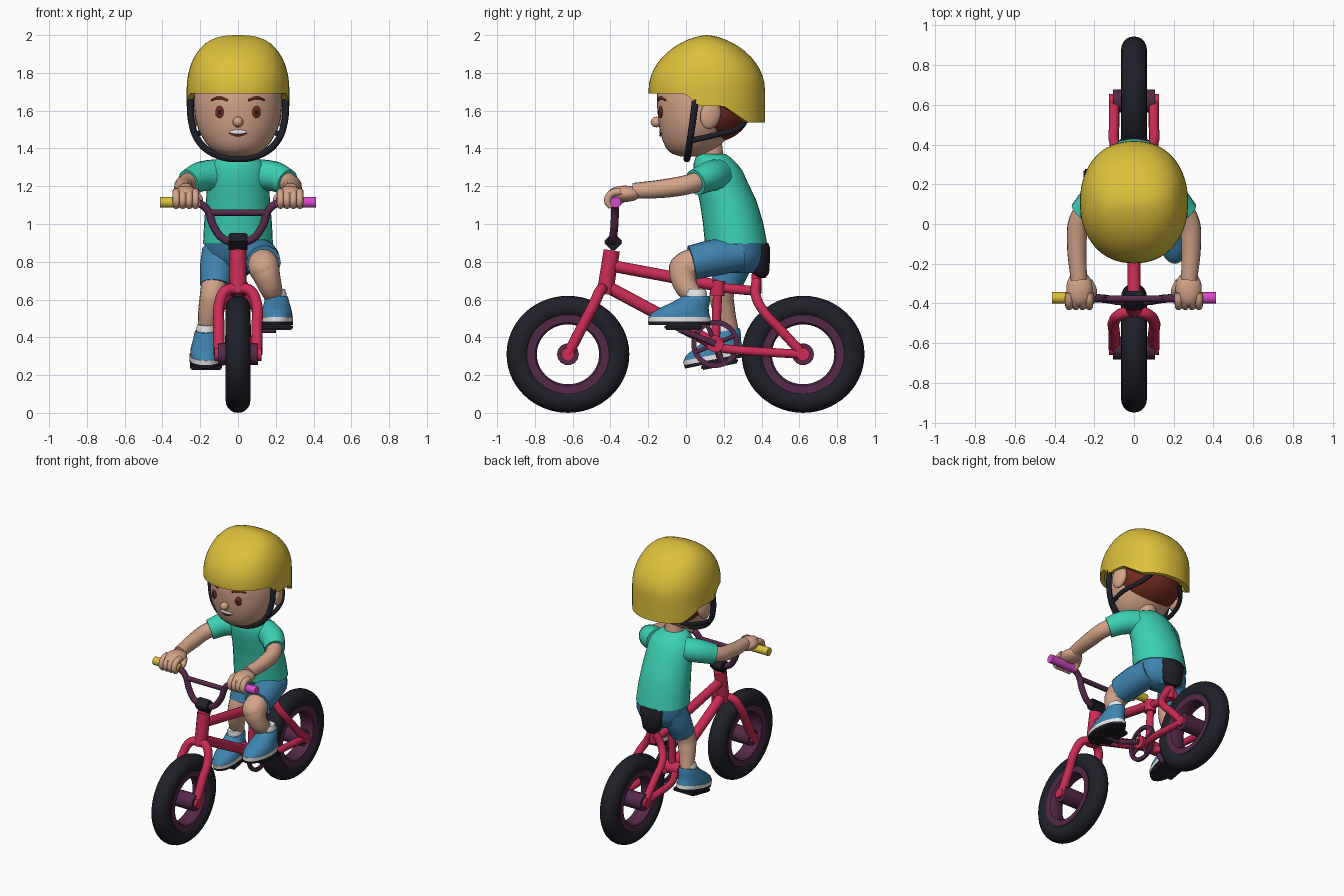
import bpy, bmesh, math
from mathutils import Matrix, Vector, Euler

if "Cube" in bpy.data.objects:
    bpy.data.objects.remove(bpy.data.objects["Cube"])

COL = {"yellow": (.72, .53, .045), "teal": (.045, .64, .46), "blue": (.05, .23, .43),
       "skin": (.65, .37, .25), "black": (.014, .014, .022), "crimson": (.60, .025, .09),
       "purple": (.09, .022, .065), "magenta": (.68, .07, .60), "brown": (.17, .025, .014),
       "white": (.80, .80, .80)}
MAT = {}
for k, c in COL.items():
    MAT[k] = bpy.data.materials.new(k)
    MAT[k].diffuse_color = (*c, 1)


def add(name, data, mat):
    o = bpy.data.objects.new(name, data)
    data.materials.append(MAT[mat])
    bpy.context.collection.objects.link(o)
    return o


def finish(name, bm, mat):
    bmesh.ops.recalc_face_normals(bm, faces=bm.faces)
    me = bpy.data.meshes.new(name)
    bm.to_mesh(me)
    bm.free()
    return add(name, me, mat)


def tube(name, pts, r, mat, straight=False):
    """Round bar through points; r is one radius or one per point."""
    cu = bpy.data.curves.new(name, 'CURVE')
    cu.dimensions, cu.bevel_depth, cu.bevel_resolution = '3D', 1.0, 5
    cu.use_fill_caps, cu.resolution_u = True, 8
    rs = r if isinstance(r, (list, tuple)) else [r] * len(pts)
    sp = cu.splines.new('BEZIER')
    sp.bezier_points.add(len(pts) - 1)
    for b, p, q in zip(sp.bezier_points, pts, rs):
        b.co, b.radius = p, q
        b.handle_left_type = b.handle_right_type = 'VECTOR' if straight else 'AUTO'
    return add(name, cu, mat)


def ball(name, c, r, mat, rot=(0, 0, 0)):
    bm = bmesh.new()
    m = Matrix.LocRotScale(Vector(c), Euler(rot), Vector(r))
    bmesh.ops.create_uvsphere(bm, u_segments=28, v_segments=18, radius=1, matrix=m)
    return finish(name, bm, mat)


def box(name, c, size, mat, rot=(0, 0, 0), bevel=.008):
    bm = bmesh.new()
    bmesh.ops.create_cube(bm, size=1, matrix=Matrix.LocRotScale(Vector(c), Euler(rot), Vector(size)))
    bmesh.ops.bevel(bm, geom=bm.edges[:], offset=bevel, segments=2, affect='EDGES')
    return finish(name, bm, mat)


def bridge(name, rings, mat, loop=False):
    bm = bmesh.new()
    R = [[bm.verts.new(p) for p in ring] for ring in rings]
    n = len(R[0])
    for a, b in zip(R, R[1:] + ([R[0]] if loop else [])):
        for i in range(n):
            bm.faces.new((a[i], a[(i + 1) % n], b[(i + 1) % n], b[i]))
    if not loop:
        bm.faces.new(R[0])
        bm.faces.new(R[-1])
    return finish(name, bm, mat)


def loft(name, rows, mat, n=32):
    """Stack of horizontal ellipses: (z, centre y, x radius, y radius)."""
    rings = [[(rx * math.cos(i * math.tau / n), cy + ry * math.sin(i * math.tau / n), z)
              for i in range(n)] for z, cy, rx, ry in rows]
    return bridge(name, rings, mat)


def lathe(name, prof, c, mat, n=56, zs=1):
    """Closed (radius, x) profile spun about the x axis."""
    rings = [[(c[0] + x, c[1] + r * math.cos(k * math.tau / n), c[2] + zs * r * math.sin(k * math.tau / n))
              for r, x in prof] for k in range(n)]
    return bridge(name, rings, mat, loop=True)


# Wheels
for nm, y in (("front", -.625), ("rear", .62)):
    ring = [(.26 + .065 * math.cos(t * math.tau / 20), .065 * math.sin(t * math.tau / 20)) for t in range(20)]
    lathe(nm + "_tyre", ring, (0, y, .31), "black", zs=.953)
    lathe(nm + "_rim", [(.165, -.04), (.175, -.052), (.218, -.054), (.218, .054), (.175, .052), (.165, .04)],
          (0, y, .31), "purple", zs=.96)
    tube(nm + "_hub", [(-.105, y, .31), (.105, y, .31)], .058, "purple")
    tube(nm + "_axle", [(-.125, y, .31), (.125, y, .31)], .035, "crimson")

# Frame
tube("head_tube", [(0, -.43, .63), (0, -.393, .86)], .044, "crimson")
tube("top_tube", [(0, -.40, .78), (0, .16, .675)], .032, "crimson")
tube("down_tube", [(0, -.42, .67), (0, .15, .365)], .034, "crimson")
tube("seat_tube", [(0, .155, .37), (0, .17, .69)], .025, "crimson")
tube("seat_clamp", [(0, .165, .62), (0, .17, .70)], .04, "crimson")
tube("seat_bridge", [(0, .16, .665), (0, .37, .645)], .026, "crimson")
tube("seat_post", [(0, .372, .63), (0, .375, .76)], .027, "crimson")
tube("bottom_bracket", [(-.07, .155, .365), (.085, .155, .365)], .045, "crimson")
for s, sd in ((-1, "left"), (1, "right")):
    tube(sd + "_fork", [(0, -.435, .655), (s * .06, -.452, .65), (s * .098, -.485, .58), (s * .1, -.55, .455),
                        (s * .1, -.625, .31)], .029, "crimson")
    tube(sd + "_seat_stay", [(s * .015, .372, .70), (s * .06, .37, .62), (s * .098, .41, .54), (s * .1, .50, .44),
                             (s * .1, .62, .31)], .026, "crimson")
    tube(sd + "_chain_stay", [(s * .03, .16, .345), (s * .09, .30, .33), (s * .1, .45, .32), (s * .1, .62, .31)],
         .024, "crimson")

# Saddle
loft("seat", [(.715, .40, .03, .02), (.74, .395, .065, .045), (.82, .39, .085, .055), (.875, .385, .095, .06),
              (.90, .385, .085, .05)], "black")

# Stem, handlebar and grips
box("stem", (0, -.385, .905), (.1, .075, .075), "black", rot=(math.radians(45), 0, 0))
bar = [(.22, -.373, 1.115), (.17, -.375, 1.085), (.125, -.38, .98), (.075, -.388, .92), (0, -.39, .905)]
tube("handlebar", bar + [(-x, y, z) for x, y, z in bar[-2::-1]], .021, "purple")
tube("crossbar", [(-.155, -.376, 1.06), (.155, -.376, 1.06)], .017, "purple")
for s, sd, m in ((-1, "left", "yellow"), (1, "right", "magenta")):
    tube(sd + "_grip", [(s * .20, -.372, 1.115), (s * .412, -.372, 1.115)], .029, m)

# Chainring and cranks
lathe("chainring", [(.1, .05), (.127, .05), (.127, .066), (.1, .066)], (0, .155, .365), "purple")
for k in range(4):
    a = k * math.tau / 4 + .4
    tube("chainring_spoke", [(.058, .155, .365), (.058, .155 + .11 * math.cos(a), .365 + .11 * math.sin(a))],
         .012, "purple")
tube("right_crank", [(.085, .155, .365), (.1, -.03, .44), (.2, -.03, .44)], .017, "purple", True)
tube("left_crank", [(-.06, .155, .365), (-.085, .19, .265), (-.2, .19, .265)], .017, "purple", True)

# Shoes standing on the pedals
for sd, loc, rot in (("right", (.205, -.005, .465), (0, 0, math.radians(0))),
                     ("left", (-.17, .185, .272), (math.radians(11), 0, 0))):
    parts = [box(sd + "_pedal", (0, -.01, -.012), (.17, .2, .028), "black"),
             loft(sd + "_sole", [(0, -.03, .085, .163), (.018, -.03, .087, .166)], "black"),
             loft(sd + "_midsole", [(.018, -.03, .087, .166), (.042, -.03, .087, .166)], "white"),
             loft(sd + "_shoe", [(.042, -.03, .083, .162), (.065, -.025, .082, .152), (.09, -.005, .076, .13),
                                 (.115, .025, .068, .105), (.14, .05, .062, .083), (.155, .058, .056, .072)], "blue"),
             loft(sd + "_sock", [(.13, .058, .05, .058), (.17, .058, .051, .058), (.19, .058, .043, .05)], "white")]
    for p in parts:
        p.location, p.rotation_euler = loc, rot

# Legs
tube("right_leg", [(.13, .10, .80), (.138, .0, .77), (.16, -.01, .70), (.195, .05, .60)],
     [.075, .083, .068, .048], "skin")
ball("right_knee", (.138, -.005, .765), (.08, .085, .08), "skin")
tube("left_leg", [(-.12, .22, .72), (-.135, .19, .63), (-.15, .20, .55), (-.17, .235, .43)],
     [.07, .066, .06, .045], "skin")
loft("shorts_seat", [(.74, .30, .09, .06), (.78, .29, .15, .11), (.84, .28, .178, .14), (.93, .265, .175, .155)],
     "blue")
tube("right_shorts_leg", [(.09, .29, .845), (.12, .14, .82), (.135, .03, .795)], [.095, .098, .093], "blue")
tube("left_shorts_leg", [(-.1, .28, .86), (-.112, .25, .77), (-.12, .21, .675)], [.09, .09, .082], "blue")

# Shirt
loft("shirt", [(.895, .265, .185, .165), (1.0, .25, .18, .16), (1.07, .235, .174, .155), (1.13, .22, .169, .15),
               (1.22, .187, .164, .14), (1.28, .17, .16, .13), (1.32, .155, .14, .115), (1.35, .145, .105, .095),
               (1.37, .135, .078, .076)], "teal")
tube("neck", [(0, .14, 1.30), (0, .12, 1.45)], .068, "skin")

# Arms and hands
for s, sd in ((-1, "left"), (1, "right")):
    tube(sd + "_sleeve", [(s * .11, .17, 1.262), (s * .19, .125, 1.252), (s * .262, .05, 1.22)],
         [.083, .08, .07], "teal")
    tube(sd + "_arm", [(s * .2, .12, 1.25), (s * .275, .02, 1.212), (s * .288, -.1, 1.19), (s * .278, -.28, 1.175)],
         [.055, .052, .05, .042], "skin")
    ball(sd + "_hand", (s * .275, -.325, 1.16), (.066, .09, .043), "skin")
    for i in range(4):
        x = s * (.225 + .034 * i)
        tube(sd + "_finger", [(x, -.345, 1.172), (x, -.395, 1.16), (x, -.415, 1.12), (x, -.395, 1.088)],
             [.02, .02, .019, .015], "skin")
    tube(sd + "_thumb", [(s * .23, -.29, 1.15), (s * .205, -.34, 1.13), (s * .21, -.365, 1.1)],
         [.022, .02, .014], "skin")

# Head, hair and face
loft("head", [(1.358, .02, .05, .05), (1.372, .02, .105, .095), (1.40, .03, .147, .135), (1.44, .04, .178, .163),
              (1.50, .055, .21, .195), (1.56, .07, .226, .218), (1.62, .085, .232, .238), (1.70, .09, .232, .244),
              (1.80, .10, .20, .21), (1.87, .10, .12, .13)], "skin", 40)
ball("hair", (0, .135, 1.60), (.226, .205, .168), "brown")
ball("nose", (0, -.155, 1.54), (.028, .032, .028), "skin")
ball("mouth", (0, -.135, 1.487), (.045, .007, .012), "white")
tube("lower_lip", [(-.045, -.127, 1.482), (0, -.137, 1.468), (.045, -.127, 1.482)], .005, "brown")
for s, sd in ((-1, "left"), (1, "right")):
    ball(sd + "_ear", (s * .235, .13, 1.58), (.027, .055, .078), "skin", (math.radians(-12), 0, s * .25))
    ball(sd + "_eye", (s * .098, -.135, 1.592), (.023, .009, .032), "brown", (0, 0, s * .3))
    ball(sd + "_pupil", (s * .098, -.142, 1.592), (.009, .005, .013), "black", (0, 0, s * .3))
    tube(sd + "_eyebrow", [(s * .055, -.148, 1.655), (s * .10, -.135, 1.668), (s * .142, -.108, 1.655)],
         [.006, .008, .004], "brown")
    tube(sd + "_back_strap", [(s * .212, .02, 1.44), (s * .218, .15, 1.47), (s * .165, .28, 1.51),
                              (s * .12, .325, 1.56)], .015, "black")
strap = [(.252, .05, 1.66), (.246, .035, 1.54), (.205, .02, 1.435), (.12, .01, 1.368)]
tube("chin_strap", strap + [(0, .005, 1.345)] + [(-x, y, z) for x, y, z in strap[::-1]], .018, "black")


# Helmet: squarish dome whose rim drops in steps towards the back
def rim(y):
    key = [(-9, 1.69), (0, 1.69), (.06, 1.625), (.2, 1.625), (.33, 1.537), (9, 1.537)]
    for (a, za), (b, zb) in zip(key, key[1:]):
        if y <= b:
            return za + (zb - za) * (y - a) / (b - a)


N, rings = 64, []
for k in range(17):
    ring = []
    for i in range(N):
        a = i * math.tau / N
        c, q = math.cos(a), math.sin(a)
        ux = math.copysign(abs(c) ** .9, c) * .272
        uy = math.copysign(abs(q) ** .93, q) * .308
        p = math.radians(2 + 88 * min(k, 12) / 12)
        x, y = ux * math.sin(p) ** .72, .11 + uy * math.sin(p) ** 1.22
        z = 1.71 + .29 * math.cos(p)
        if k > 12:
            z += (rim(y) - z) * (k - 12) / 4
        ring.append((x, y, z))
    rings.append(ring)
rings += [[(x * .9, .11 + (y - .11) * .9, z) for x, y, z in rings[-1]],
          [(x * .85, .11 + (y - .11) * .85, 1.76) for x, y, z in rings[-1]]]
bridge("helmet", rings, "yellow")

# Turn the curves into meshes and smooth everything except sharp edges
bpy.ops.object.select_all(action='SELECT')
bpy.context.view_layer.objects.active = bpy.data.objects["head_tube"]
bpy.ops.object.convert(target='MESH')
bpy.ops.object.select_all(action='SELECT')
bpy.ops.object.shade_smooth_by_angle(angle=math.radians(42))

for m in bpy.data.materials:
    if m.users and not m.is_grease_pencil:
        m.use_nodes = True
        m.node_tree.nodes["Principled BSDF"].inputs["Base Color"].default_value = m.diffuse_color
